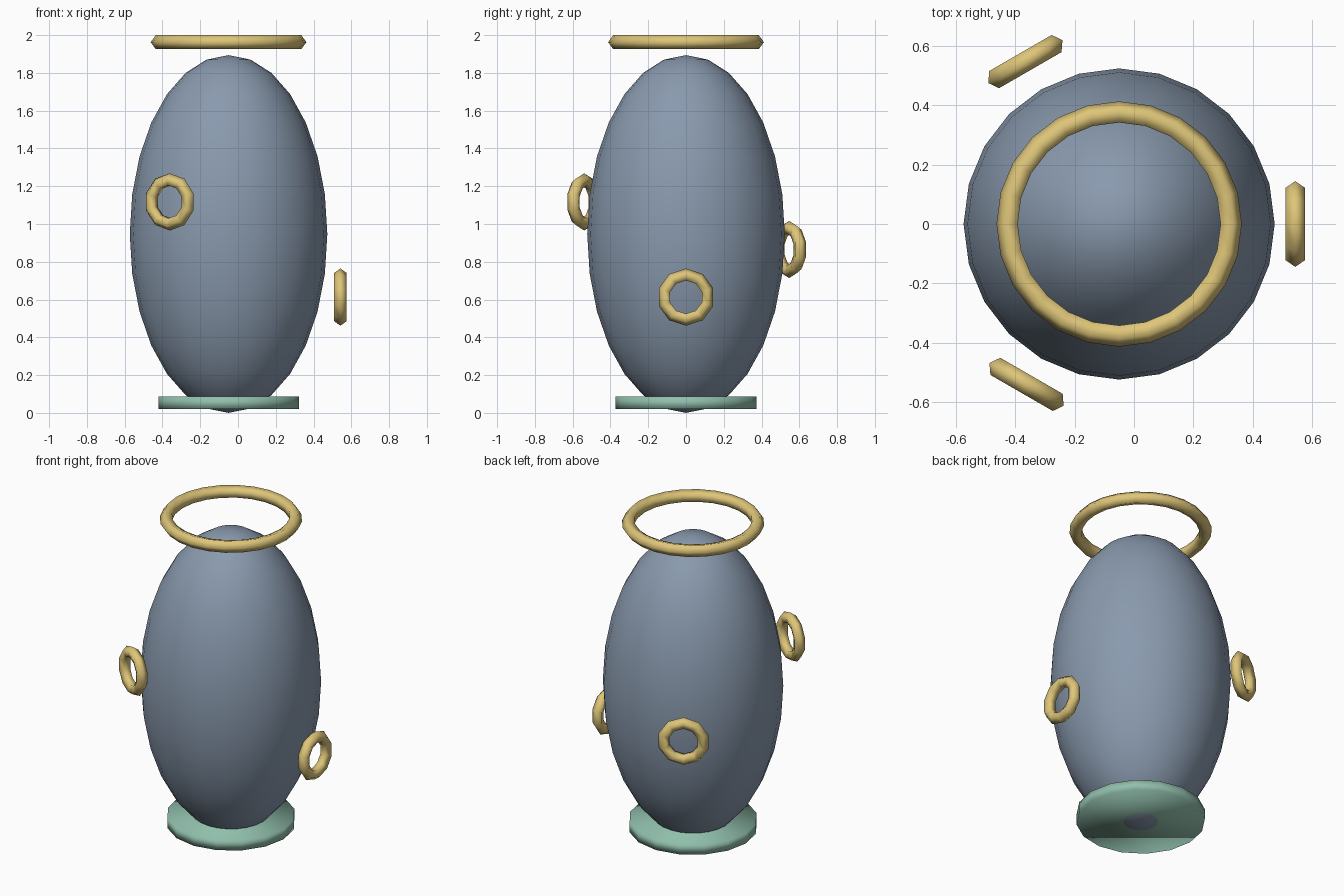
import bpy
from math import radians, cos, sin, sqrt

cube = bpy.data.objects.get("Cube")
if cube:
    bpy.data.objects.remove(cube, do_unlink=True)


def material(name, color):
    m = bpy.data.materials.new(name)
    m.use_nodes = True
    m.diffuse_color = (*color, 1)
    m.node_tree.nodes["Principled BSDF"].inputs["Base Color"].default_value = (*color, 1)
    return m


slate = material("slate blue", (0.25, 0.32, 0.42))
gold = material("soft gold", (0.73, 0.56, 0.19))
green = material("sea green", (0.28, 0.52, 0.41))


def finish(name, mat):
    obj = bpy.context.object
    obj.name = name
    obj.data.materials.append(mat)
    bpy.ops.object.shade_smooth()
    return obj


def ring(name, location, major, minor, sides, rotation=(0, 0, 0)):
    bpy.ops.mesh.primitive_torus_add(
        location=location, rotation=rotation, major_radius=major, minor_radius=minor,
        major_segments=sides, minor_segments=5)
    return finish(name, gold)


AXIS_X = -0.05
RADIUS, HALF_HEIGHT = 0.523, 0.947

# Egg-shaped body
bpy.ops.mesh.primitive_uv_sphere_add(
    segments=24, ring_count=14, radius=1, location=(AXIS_X, 0, HALF_HEIGHT))
body = finish("body", slate)
body.scale = (RADIUS, RADIUS, HALF_HEIGHT)

# Base disc
bpy.ops.mesh.primitive_cylinder_add(
    vertices=16, radius=0.372, depth=0.065, location=(AXIS_X, 0, 0.053))
finish("base_disc", green)

# Floating top ring
ring("top_ring", (AXIS_X, 0, 1.9626), 0.373, 0.0393, 24)

# Three side rings climbing around the body, each facing outwards
for i, name in enumerate(("left_ring", "back_ring", "front_ring")):
    angle = radians(120 * i)
    z = 0.613 + 0.252 * i
    girth = RADIUS * sqrt(1 - ((z - HALF_HEIGHT) / HALF_HEIGHT) ** 2)
    reach = girth * 1.21
    ring(name, (AXIS_X + reach * cos(angle), reach * sin(angle), z),
         0.1165, 0.035, 10, (0, radians(90), angle))
